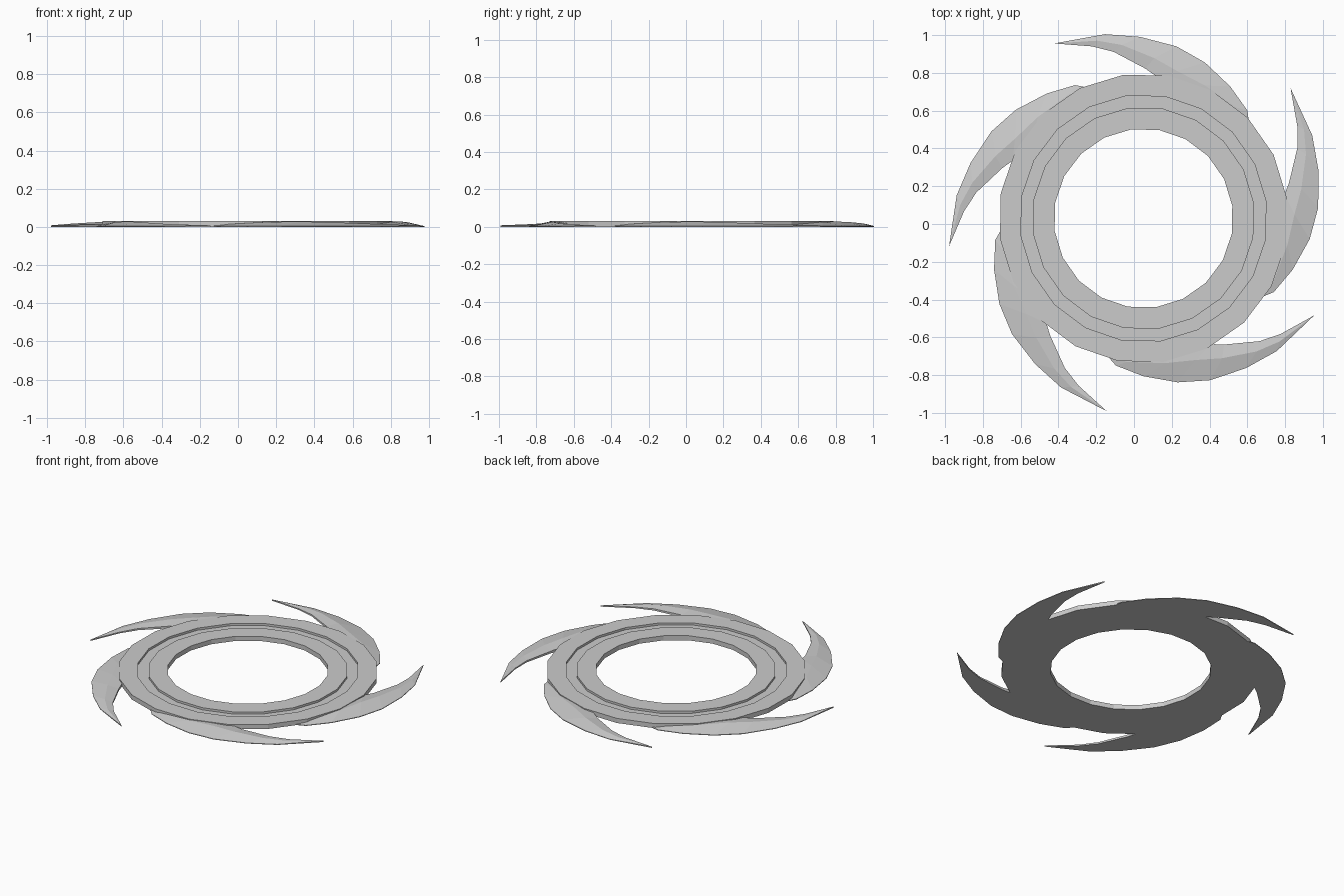
import bpy, bmesh, math

if "Cube" in bpy.data.objects:
    bpy.data.objects.remove(bpy.data.objects["Cube"])

CX, CY = 0.05, 0.03      # ring centre
SIDES = 20


def polar(r, deg, z):
    a = math.radians(deg)
    return (CX + r * math.cos(a), CY + r * math.sin(a), z)


def finish(bm, name):
    bmesh.ops.recalc_face_normals(bm, faces=bm.faces)
    me = bpy.data.meshes.new(name)
    bm.to_mesh(me)
    bm.free()
    ob = bpy.data.objects.new(name, me)
    bpy.context.collection.objects.link(ob)
    return ob


# ring: closed profile (radius, z) with a shallow groove on top
profile = [(0.475, 0), (0.475, 0.03), (0.59, 0.03), (0.59, 0.016),
           (0.655, 0.016), (0.655, 0.03), (0.767, 0.03), (0.767, 0)]
bm = bmesh.new()
loops = [[bm.verts.new(polar(r, 8 + i * 360 / SIDES, z)) for r, z in profile]
         for i in range(SIDES)]
n = len(profile)
for i in range(SIDES):
    a, b = loops[i], loops[(i + 1) % SIDES]
    for j in range(n):
        k = (j + 1) % n
        bm.faces.new((a[j], a[k], b[k], b[j]))
finish(bm, "grooved_ring")

# blade stations from tip to root: (angle behind the tip, radius, z)
# for the outer edge, the ridge and the inner edge
TIP = (0, 1.04, 0.008)
STATIONS = [
    ((15.3, 0.996, 0.004), (12.5, 0.972, 0.013), (10.5, 0.950, 0.008)),
    ((26.0, 0.961, 0.004), (20.0, 0.925, 0.018), (17.0, 0.895, 0.011)),
    ((38.0, 0.927, 0.004), (31.0, 0.850, 0.025), (27.8, 0.793, 0.014)),
    ((48.6, 0.887, 0.004), (40.0, 0.800, 0.028), (32.0, 0.757, 0.020)),
    ((60.4, 0.836, 0.004), (52.0, 0.775, 0.026), (46.0, 0.735, 0.026)),
    ((71.0, 0.793, 0.004), (67.0, 0.765, 0.015), (64.0, 0.735, 0.018)),
]
ROOT = (76, 0.745, 0.006)


def blade(tip_angle, name):
    bm = bmesh.new()

    def vert(p, flat=False):
        return bm.verts.new(polar(p[1], tip_angle - p[0], 0 if flat else p[2]))

    # ridged top
    tip, root = vert(TIP), vert(ROOT)
    top = [[vert(p) for p in s] for s in STATIONS]
    for end, row in ((tip, top[0]), (root, top[-1])):
        bm.faces.new((end, row[0], row[1]))
        bm.faces.new((end, row[1], row[2]))
    for a, b in zip(top, top[1:]):
        for j in (0, 1):
            bm.faces.new((a[j], b[j], b[j + 1], a[j + 1]))
    # flat underside
    tip0, root0 = vert(TIP, True), vert(ROOT, True)
    low = [(vert(s[0], True), vert(s[2], True)) for s in STATIONS]
    bm.faces.new((tip0, low[0][0], low[0][1]))
    bm.faces.new((root0, low[-1][0], low[-1][1]))
    for a, b in zip(low, low[1:]):
        bm.faces.new((a[0], b[0], b[1], a[1]))
    # thin rim
    rim_t = [tip] + [r[0] for r in top] + [root] + [r[2] for r in reversed(top)]
    rim_b = [tip0] + [r[0] for r in low] + [root0] + [r[1] for r in reversed(low)]
    for i in range(len(rim_t)):
        k = (i + 1) % len(rim_t)
        bm.faces.new((rim_t[i], rim_t[k], rim_b[k], rim_b[i]))
    finish(bm, name)


# five swept blades around the ring
for i in range(5):
    blade(41.5 - 71.1 * i, f"swept_blade_{i + 1}")
